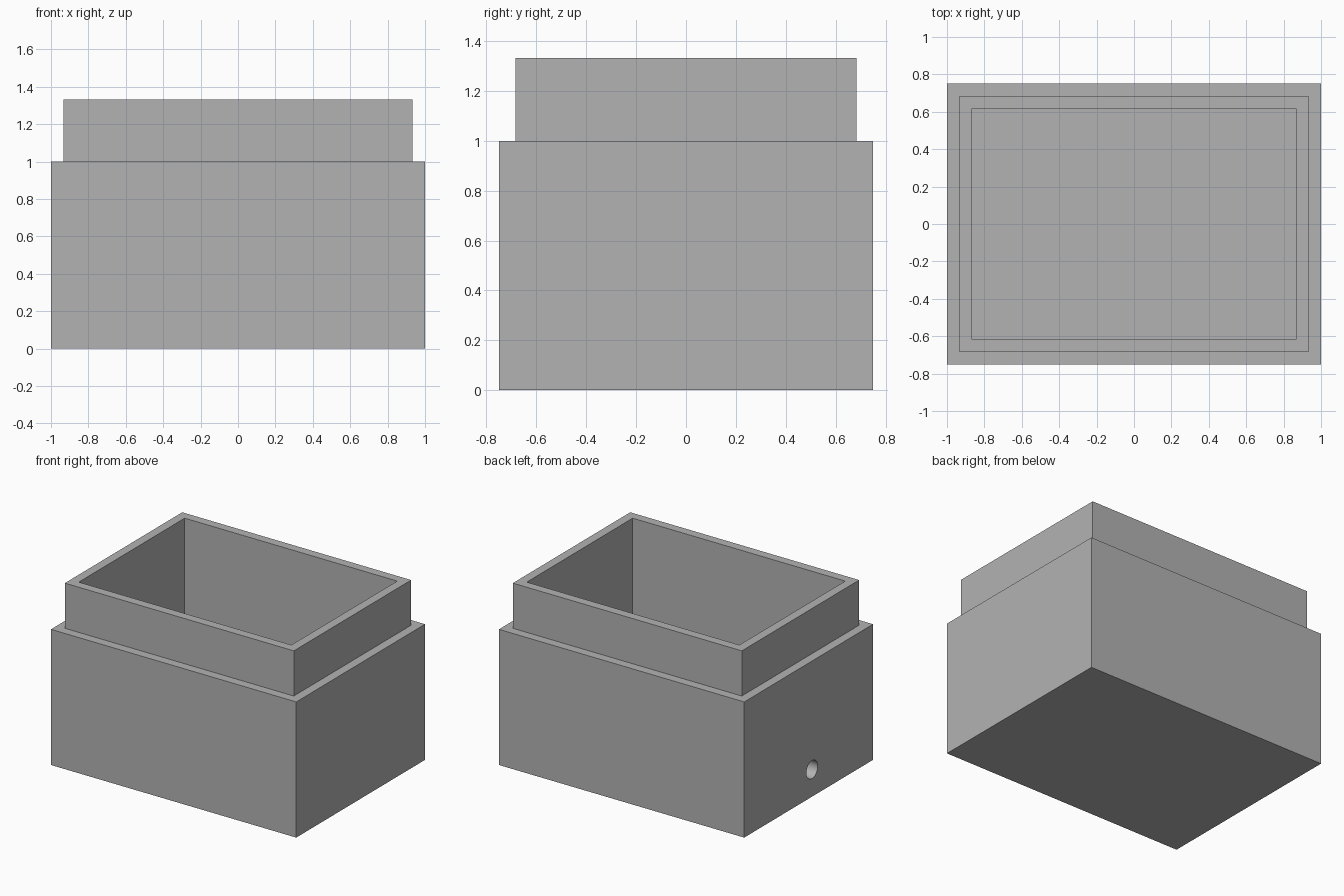
import bpy
import bmesh
import math

default_cube = bpy.data.objects.get("Cube")
if default_cube:
    bpy.data.objects.remove(default_cube, do_unlink=True)

# Single plain grey material
grey = bpy.data.materials.new("plain grey")
grey.use_nodes = True
colour = (0.45, 0.45, 0.45, 1)
grey.diffuse_color = colour
grey.node_tree.nodes["Principled BSDF"].inputs["Base Color"].default_value = colour

# Box dimensions
WALL = 1 / 15      # thickness of the ledge and of the lip
HALF_X, HALF_Y = 1.0, 0.75
SHOULDER, RIM = 1.0, 1.333
FLOOR = 2 * WALL


def rectangle(bm, inset, z):
    """Four corners of a rectangle set in from the outer walls."""
    x, y = HALF_X - inset, HALF_Y - inset
    return [bm.verts.new((sx * x, sy * y, z))
            for sx, sy in ((-1, -1), (1, -1), (1, 1), (-1, 1))]


# Open box: stepped profile from the base, over the lip, down to the inner floor
profile = [(0, 0), (0, SHOULDER), (WALL, SHOULDER), (WALL, RIM),
           (2 * WALL, RIM), (2 * WALL, FLOOR)]
bm = bmesh.new()
rings = [rectangle(bm, inset, z) for inset, z in profile]
for low, high in zip(rings, rings[1:]):
    for i in range(4):
        j = (i + 1) % 4
        bm.faces.new((low[i], low[j], high[j], high[i]))
bm.faces.new(rings[0][::-1])
bm.faces.new(rings[-1])
bmesh.ops.recalc_face_normals(bm, faces=bm.faces)
mesh = bpy.data.meshes.new("box_base")
bm.to_mesh(mesh)
bm.free()
box = bpy.data.objects.new("box_base", mesh)
bpy.context.collection.objects.link(box)
mesh.materials.append(grey)

# Round cable hole through the -x wall, just above the floor
bpy.ops.mesh.primitive_cylinder_add(
    vertices=48, radius=0.066, depth=0.3,
    location=(-HALF_X + WALL, -0.04, 0.2), rotation=(0, math.pi / 2, 0))
cutter = bpy.context.object
cutter.name = "cable_hole_cutter"
cutter.hide_render = True
cutter.data.materials.append(grey)

cut = box.modifiers.new("cable_hole", 'BOOLEAN')
cut.operation = 'DIFFERENCE'
cut.solver = 'EXACT'
cut.object = cutter

bpy.ops.object.select_all(action='DESELECT')
box.select_set(True)
bpy.context.view_layer.objects.active = box
bpy.ops.object.modifier_apply(modifier=cut.name)
bpy.data.objects.remove(cutter, do_unlink=True)

# Smooth bore, crisp box edges
bpy.ops.object.shade_smooth_by_angle(angle=math.radians(30))
